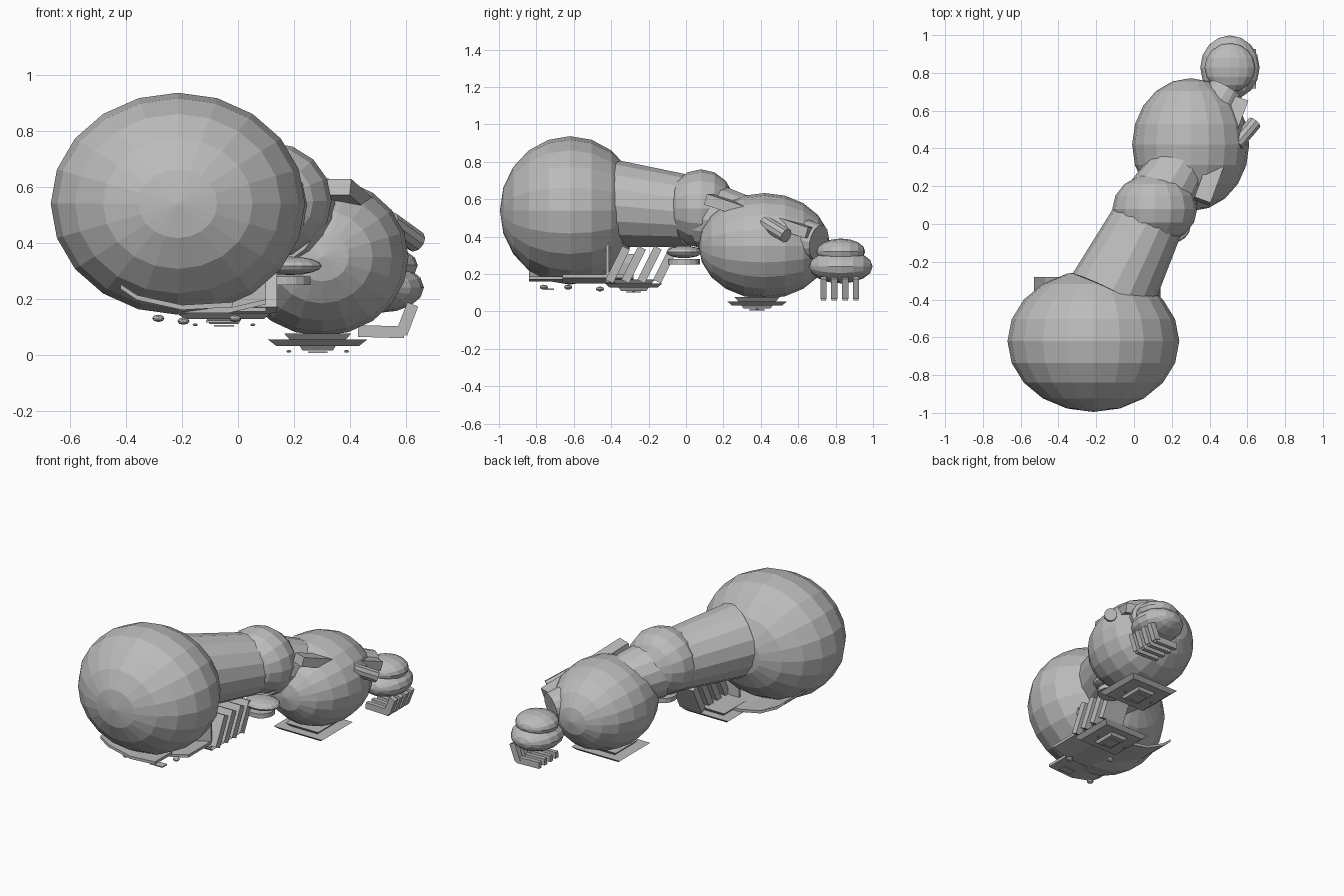
import bpy, bmesh, math
from mathutils import Vector, Matrix

if "Cube" in bpy.data.objects:
    bpy.data.objects.remove(bpy.data.objects["Cube"])

grey = bpy.data.materials.new("plain_grey")
grey.diffuse_color = (0.5, 0.5, 0.5, 1)
grey.use_nodes = True
grey.node_tree.nodes["Principled BSDF"].inputs["Base Color"].default_value = grey.diffuse_color


def finish(name, bm):
    mesh = bpy.data.meshes.new(name)
    bmesh.ops.recalc_face_normals(bm, faces=bm.faces)
    bm.to_mesh(mesh)
    bm.free()
    mesh.materials.append(grey)
    ob = bpy.data.objects.new(name, mesh)
    bpy.context.collection.objects.link(ob)
    return ob


def ball(name, c, r, seg=20, rings=10, axis='Y'):
    bm = bmesh.new()
    bmesh.ops.create_uvsphere(bm, u_segments=seg, v_segments=rings, radius=1)
    if axis == 'Y':
        bm.transform(Matrix.Rotation(math.pi / 2, 4, 'X'))
    bm.transform(Matrix.Translation(c) @ Matrix.Diagonal((*r, 1)))
    return finish(name, bm)


def align(a, b):
    a, b = Vector(a), Vector(b)
    q = (b - a).to_track_quat('Z', 'Y').to_matrix().to_4x4()
    return Matrix.Translation((a + b) / 2) @ q, (b - a).length


def tube(name, a, b, r1, r2, seg=16):
    m, length = align(a, b)
    bm = bmesh.new()
    bmesh.ops.create_cone(bm, cap_ends=True, segments=seg, radius1=r1, radius2=r2, depth=length)
    bm.transform(m)
    return finish(name, bm)


def box(name, c, s, rot=None):
    bm = bmesh.new()
    bmesh.ops.create_cube(bm, size=1)
    bm.transform(Matrix.Translation(c) @ (rot or Matrix()) @ Matrix.Diagonal((*s, 1)))
    return finish(name, bm)


def bar(name, a, b, w, t):
    m, length = align(a, b)
    bm = bmesh.new()
    bmesh.ops.create_cube(bm, size=1)
    bm.transform(m @ Matrix.Diagonal((w, t, length, 1)))
    return finish(name, bm)


def strip(name, path, y0, y1, t):
    """Bent plate: an x-z path given thickness t and swept from y0 to y1."""
    bm = bmesh.new()
    pts = path + [(x, z + t) for x, z in reversed(path)]
    f = bm.faces.new([bm.verts.new((x, y0, z)) for x, z in pts])
    r = bmesh.ops.extrude_face_region(bm, geom=[f])
    bmesh.ops.translate(bm, vec=(0, y1 - y0, 0),
                        verts=[v for v in r['geom'] if isinstance(v, bmesh.types.BMVert)])
    return finish(name, bm)


def tray(name, c, w, d, h):
    """Flared rectangular foot plate, wider at the top."""
    bm = bmesh.new()
    bmesh.ops.create_cube(bm, size=1)
    for v in bm.verts:
        if v.co.z < 0:
            v.co.x *= 0.84
            v.co.y *= 0.84
    bm.transform(Matrix.Translation(c) @ Matrix.Diagonal((w, d, h, 1)))
    return finish(name, bm)


# Main rounded masses and the tapering limb joining them
ball("shoulder", (-0.215, -0.62, 0.54), (0.455, 0.375, 0.397))
tube("upper_arm", (-0.12, -0.37, 0.575), (0.08, 0.03, 0.535), 0.232, 0.19)
ball("elbow", (0.11, 0.08, 0.55), (0.225, 0.187, 0.21), 16, 8)
tube("forearm", (0.14, 0.13, 0.505), (0.49, 0.71, 0.37), 0.185, 0.095)
ball("forearm_bulge", (0.30, 0.42, 0.35), (0.31, 0.352, 0.283))
ball("hand", (0.508, 0.828, 0.24), (0.157, 0.17, 0.09), 16, 8)
ball("hand_cap", (0.508, 0.828, 0.32), (0.135, 0.13, 0.07), 16, 8)

# Curled fingers under the hand
for i in range(4):
    y = 0.735 + 0.058 * i
    bar("finger_upper_%d" % i, (0.625, y, 0.18), (0.585, y, 0.075), 0.034, 0.042)
    bar("finger_lower_%d" % i, (0.595, y, 0.08), (0.43, y, 0.085), 0.028, 0.042)

# Strap and peg on the forearm
bar("forearm_strap", (0.36, 0.12, 0.60), (0.56, 0.66, 0.42), 0.09, 0.06)
tube("peg", (0.54, 0.42, 0.475), (0.637, 0.535, 0.405), 0.04, 0.04, 10)

# Stacked pads under the elbow
ball("elbow_pad_upper", (0.185, -0.01, 0.318), (0.115, 0.095, 0.033), 16, 8, 'Z')
tube("elbow_pad_lower", (0.175, -0.01, 0.25), (0.175, -0.01, 0.28), 0.085, 0.085)

# Slanted slats under the upper arm
for i in range(4):
    y = -0.42 + 0.085 * i
    bar("slat_%d" % i, (0.06, y + 0.01, 0.16), (0.06, y + 0.10, 0.34), 0.16, 0.045)

# Foot plates below the upper arm and the forearm
for name, x, y, z, s in (("front", -0.05, -0.28, 0.095, 0.95), ("rear", 0.285, 0.38, 0.0, 1)):
    tray(name + "_plate", (x, y, z + 0.043), 0.355 * s, 0.32 * s, 0.022)
    tray(name + "_plate_top", (x, y, z + 0.065), 0.24 * s, 0.24 * s, 0.022)
    tray(name + "_plate_step", (x, y, z + 0.024), 0.13 * s, 0.17 * s, 0.018)
    box(name + "_plate_base", (x, y, z + 0.009), (0.07, 0.08, 0.006))
    for side in (-1, 1):
        ball(name + "_stud_%d" % side, (x + 0.103 * side, y, z + 0.012), (0.009, 0.009, 0.005), 8, 4)

# Bent skirt plates under the shoulder
strip("skirt", [(-0.53, 0.29), (-0.47, 0.24), (-0.35, 0.18), (-0.2, 0.15), (-0.03, 0.15),
                (0.1, 0.18)], -0.66, -0.28, 0.018)
strip("skirt_front", [(-0.42, 0.235), (-0.36, 0.195), (-0.2, 0.16), (-0.02, 0.17)], -0.84, -0.66, 0.018)
box("skirt_rib", (0.0, -0.42, 0.26), (0.2, 0.015, 0.21))

# Small feet below the shoulder
for i, p in enumerate([(-0.285, -0.76, 0.13), (-0.01, -0.63, 0.13), (-0.195, -0.46, 0.12)]):
    ball("small_foot_%d" % i, p, (0.022, 0.022, 0.013), 8, 6)
box("small_foot_plate", (-0.07, -0.73, 0.118), (0.09, 0.05, 0.007))
